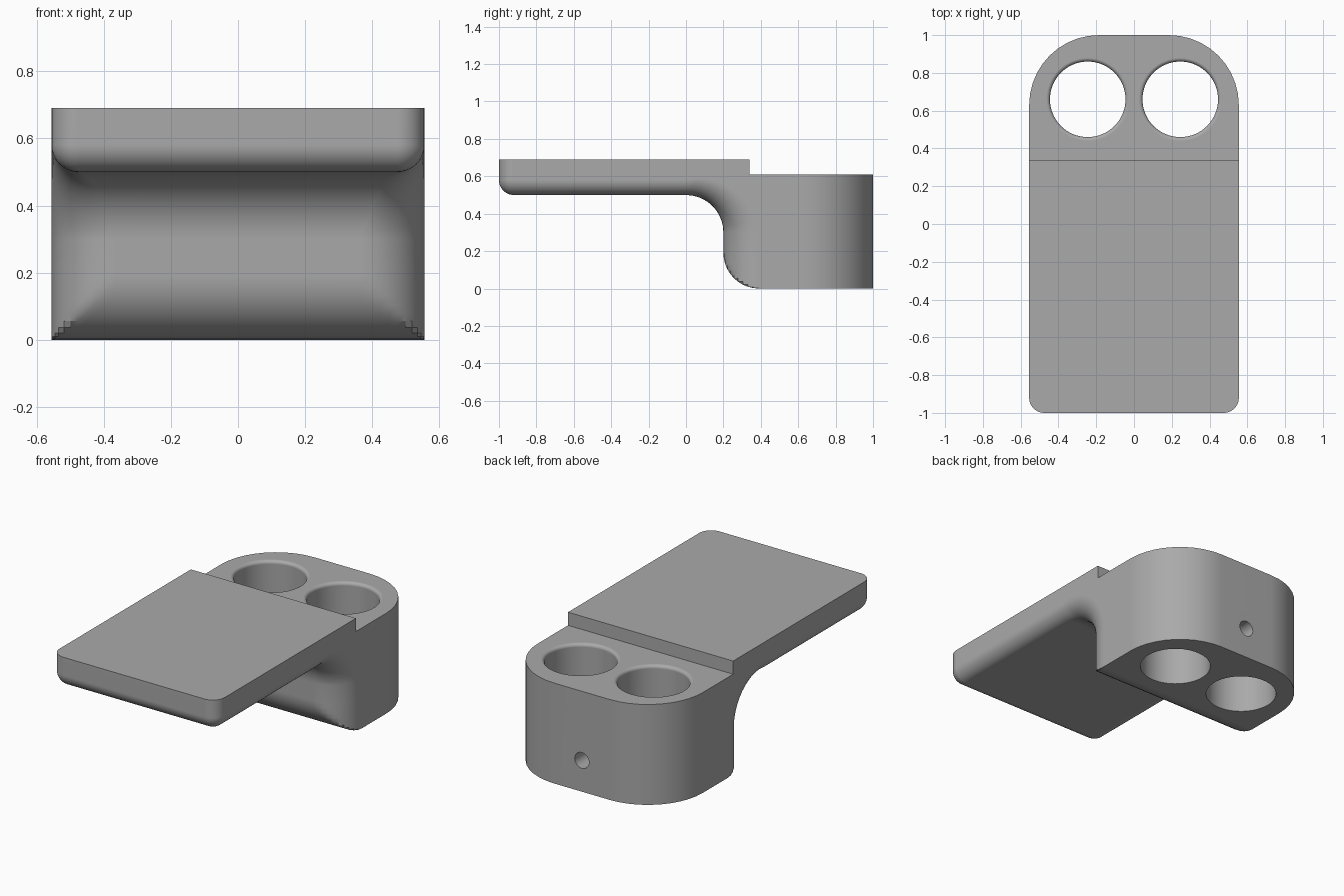
import bpy, bmesh
from math import sin, cos, pi
from mathutils import Matrix

if "Cube" in bpy.data.objects:
    bpy.data.objects.remove(bpy.data.objects["Cube"], do_unlink=True)

W = 0.555            # half width
TOP, STEP = 0.69, 0.61
RISER = 0.34         # y of the step behind the plate
RP, RB = 0.08, 0.19  # edge rounding of plate and block
N = 10               # segments per quarter round
quarter = [i * pi / 2 / N for i in range(N + 1)]

grey = bpy.data.materials.new("plain grey")
grey.use_nodes = True
grey.diffuse_color = (0.4, 0.4, 0.4, 1)
grey.node_tree.nodes["Principled BSDF"].inputs["Base Color"].default_value = grey.diffuse_color


def make_object(name, bm):
    bmesh.ops.remove_doubles(bm, verts=bm.verts, dist=1e-5)
    bmesh.ops.recalc_face_normals(bm, faces=bm.faces)
    mesh = bpy.data.meshes.new(name)
    bm.to_mesh(mesh)
    bm.free()
    mesh.materials.append(grey)
    ob = bpy.data.objects.new(name, mesh)
    bpy.context.collection.objects.link(ob)
    return ob


def mirrored(half):
    """Row of points running from +x across to -x."""
    return half + [(-x, y, z) for x, y, z in reversed(half)]


def rib(p, n, r):
    """Cross-section at p with side edges rounded back along n."""
    return mirrored([(W - r + r * sin(f), p[0] + n[0] * r * (1 - cos(f)),
                      p[1] + n[1] * r * (1 - cos(f))) for f in reversed(quarter)])


def bridge(bm, rows):
    for a, b in zip(rows, rows[1:]):
        for i in range(len(a) - 1):
            quad = list(dict.fromkeys((a[i], a[i + 1], b[i + 1], b[i])))
            bm.faces.new(quad)


# Underside skin: plate front, plate bottom, inner fillet, block front
ribs = [rib((-1, TOP), (1, 0), RP)]
for a in quarter:
    n = (cos(a), sin(a))
    ribs.append(rib((RP - 1 - RP * n[0], 0.5 + RP - RP * n[1]), n, RP))
for a in quarter:
    n = (sin(a), cos(a))
    ribs.append(rib((0.2 * n[0], 0.3 + 0.2 * n[1]), n, RP + (RB - RP) * a / (pi / 2)))
# Block bottom round, mitred with the vertical corner rounds
for a in quarter:
    front = 0.2 + RB * (1 - cos(a))
    ribs.append([(x, max(y, front), RB * (1 - sin(a)))
                 for x, y, z in rib((0.2, RB), (1, 0), RB)])

# Rounded rear outline of the block
BACK = 0.37
outline = mirrored([(W - BACK + BACK * cos(a), 1 - BACK + BACK * sin(a), 0) for a in quarter])

bm = bmesh.new()
rows = [[bm.verts.new(p) for p in r] for r in ribs]
low = [bm.verts.new(p) for p in outline]
high = [bm.verts.new((x, y, STEP)) for x, y, z in outline]
inner = [bm.verts.new((s * W, RISER, STEP)) for s in (1, -1)]
upper = [bm.verts.new((s * W, RISER, TOP)) for s in (1, -1)]
bridge(bm, rows)
bridge(bm, [low, high])
bm.faces.new(rows[0] + upper[::-1])          # plate top
bm.faces.new(rows[-1] + low[::-1])           # block bottom
bm.faces.new(inner + high[::-1])             # block top
bm.faces.new(inner + upper[::-1])            # riser
for k in (0, -1):                            # flat sides
    bm.faces.new([r[k] for r in rows] + [low[k], high[k], inner[k], upper[k]])
body = make_object("bracket_body", bm)


def lathe(name, profile, matrix, sides):
    """Closed turned solid used as a cutter."""
    bm = bmesh.new()
    rings = [[bm.verts.new((r * cos(2 * pi * i / sides), r * sin(2 * pi * i / sides), z))
              for i in range(sides)] for r, z in profile]
    bridge(bm, [ring + ring[:1] for ring in rings])
    bm.faces.new(rings[0])
    bm.faces.new(rings[-1])
    bm.transform(matrix)
    ob = make_object(name, bm)
    ob.hide_render = True
    return ob


# Two through holes with softened top rims, and a small hole in the back
RIM = 0.02
cup = [(0.2, -0.1)]
cup += [(0.2 + RIM * (1 - cos(a)), STEP - RIM * (1 - sin(a))) for a in quarter[::2]]
cup += [(0.2 + RIM, STEP + 0.1)]
cutters = [lathe("cup_cutter", cup, Matrix.Translation((s * 0.245, 0.66, 0)), 64)
           for s in (1, -1)]
cutters.append(lathe("screw_cutter", [(0.048, 0), (0.048, 0.4)],
                     Matrix.Translation((0, 0.75, 0.19)) @ Matrix.Rotation(-pi / 2, 4, "X"), 24))

bpy.ops.object.select_all(action="DESELECT")
bpy.context.view_layer.objects.active = body
body.select_set(True)
for c in cutters:
    m = body.modifiers.new("hole", "BOOLEAN")
    m.operation, m.solver, m.object = "DIFFERENCE", "EXACT", c
    bpy.ops.object.modifier_apply(modifier=m.name)
    bpy.data.objects.remove(c, do_unlink=True)

# Smooth rounds, crisp edges
bpy.ops.object.shade_smooth_by_angle(angle=pi / 6)
wn = body.modifiers.new("flat_normals", "WEIGHTED_NORMAL")
wn.keep_sharp = True
